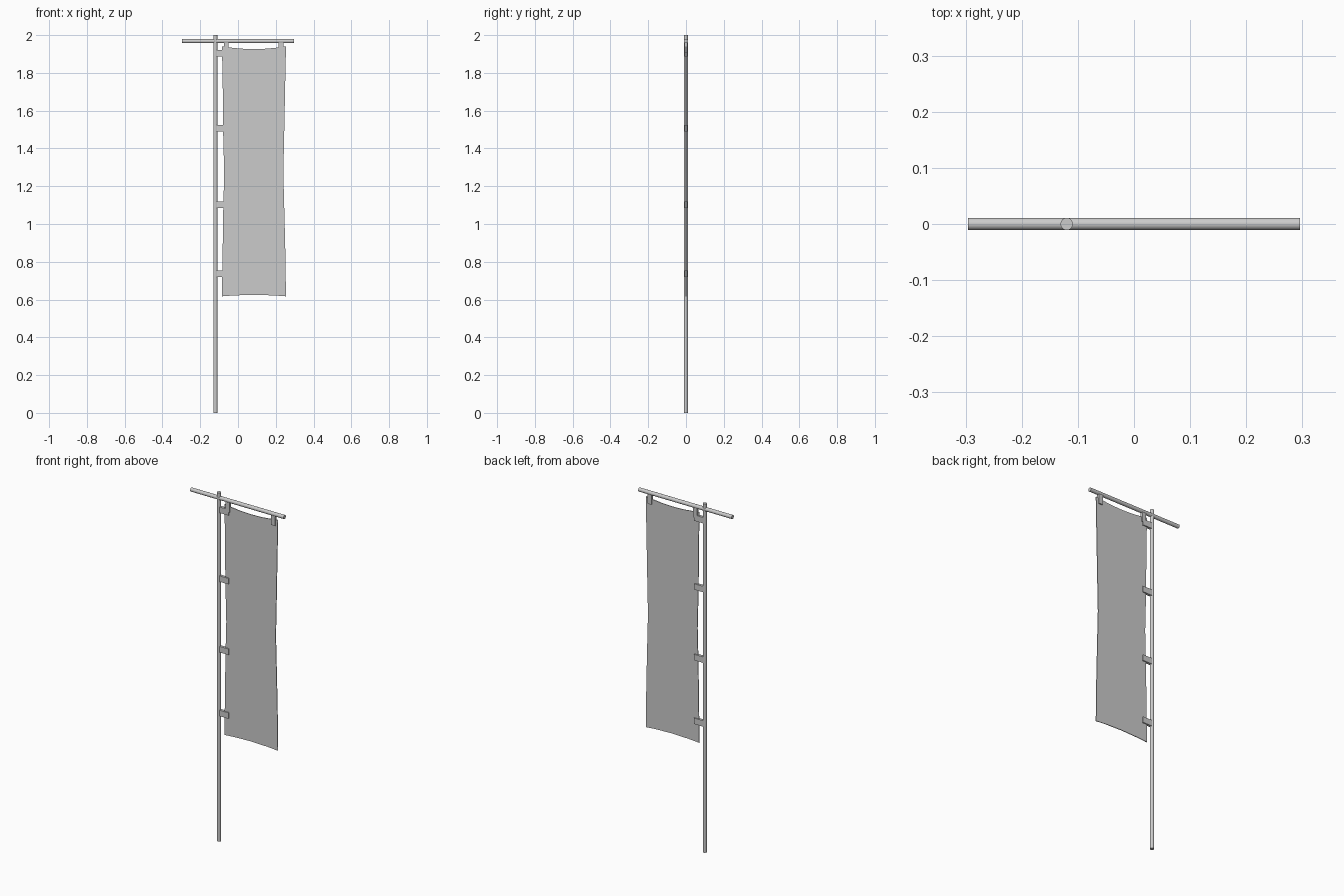
import bpy, bmesh, math
from mathutils import Vector

if "Cube" in bpy.data.objects:
    bpy.data.objects.remove(bpy.data.objects["Cube"])


def rod(name, a, b, r):
    a, b = Vector(a), Vector(b)
    bpy.ops.mesh.primitive_cylinder_add(vertices=24, radius=r, depth=(b - a).length,
                                        location=(a + b) / 2,
                                        rotation=(b - a).to_track_quat('Z', 'Y').to_euler())
    bpy.context.object.name = name
    bpy.ops.object.shade_smooth_by_angle(angle=math.radians(40))


def box(name, x0, x1, z0, z1, half_y):
    bpy.ops.mesh.primitive_cube_add(size=1, location=((x0 + x1) / 2, 0, (z0 + z1) / 2))
    o = bpy.context.object
    o.name = name
    o.scale = (x1 - x0, 2 * half_y, z1 - z0)
    bpy.ops.object.transform_apply(location=False, rotation=False, scale=True)


# pole and crossbar
rod("pole", (-0.12, 0, 0), (-0.12, 0, 2), 0.011)
rod("crossbar", (-0.296, 0, 1.968), (0.296, 0, 1.968), 0.011)

# straps tying the cloth to the pole
for i, z in enumerate((1.903, 1.508, 1.103, 0.737)):
    box(f"pole_strap_{i + 1}", -0.122, -0.055, z - 0.017, z + 0.017, 0.008)

# tabs hanging the cloth from the crossbar
for side, x in (("left", -0.062), ("right", 0.227)):
    box(f"top_tab_{side}", x - 0.013, x + 0.013, 1.905, 1.97, 0.008)

# banner cloth: outline with gently pulled-in edges
left = [(-0.085, 1.94), (-0.081, 1.75), (-0.079, 1.5), (-0.073, 1.27),
        (-0.078, 1.08), (-0.081, 0.88), (-0.085, 0.617)]
bottom = [(-0.02, 0.622), (0.084, 0.625), (0.19, 0.622)]
right = [(0.254, 0.617), (0.25, 0.88), (0.245, 1.08), (0.24, 1.27),
         (0.245, 1.5), (0.25, 1.75), (0.254, 1.94)]
top = [(0.21, 1.934), (0.15, 1.928), (0.084, 1.926), (0.02, 1.928), (-0.04, 1.934)]
bm = bmesh.new()
t = 0.002
face = bm.faces.new([bm.verts.new((x, -t, z)) for x, z in left + bottom + right + top])
ext = bmesh.ops.extrude_face_region(bm, geom=[face])
bmesh.ops.translate(bm, vec=(0, 2 * t, 0),
                    verts=[v for v in ext["geom"] if isinstance(v, bmesh.types.BMVert)])
bmesh.ops.recalc_face_normals(bm, faces=bm.faces)
me = bpy.data.meshes.new("banner_cloth")
bm.to_mesh(me)
bm.free()
bpy.context.collection.objects.link(bpy.data.objects.new("banner_cloth", me))
